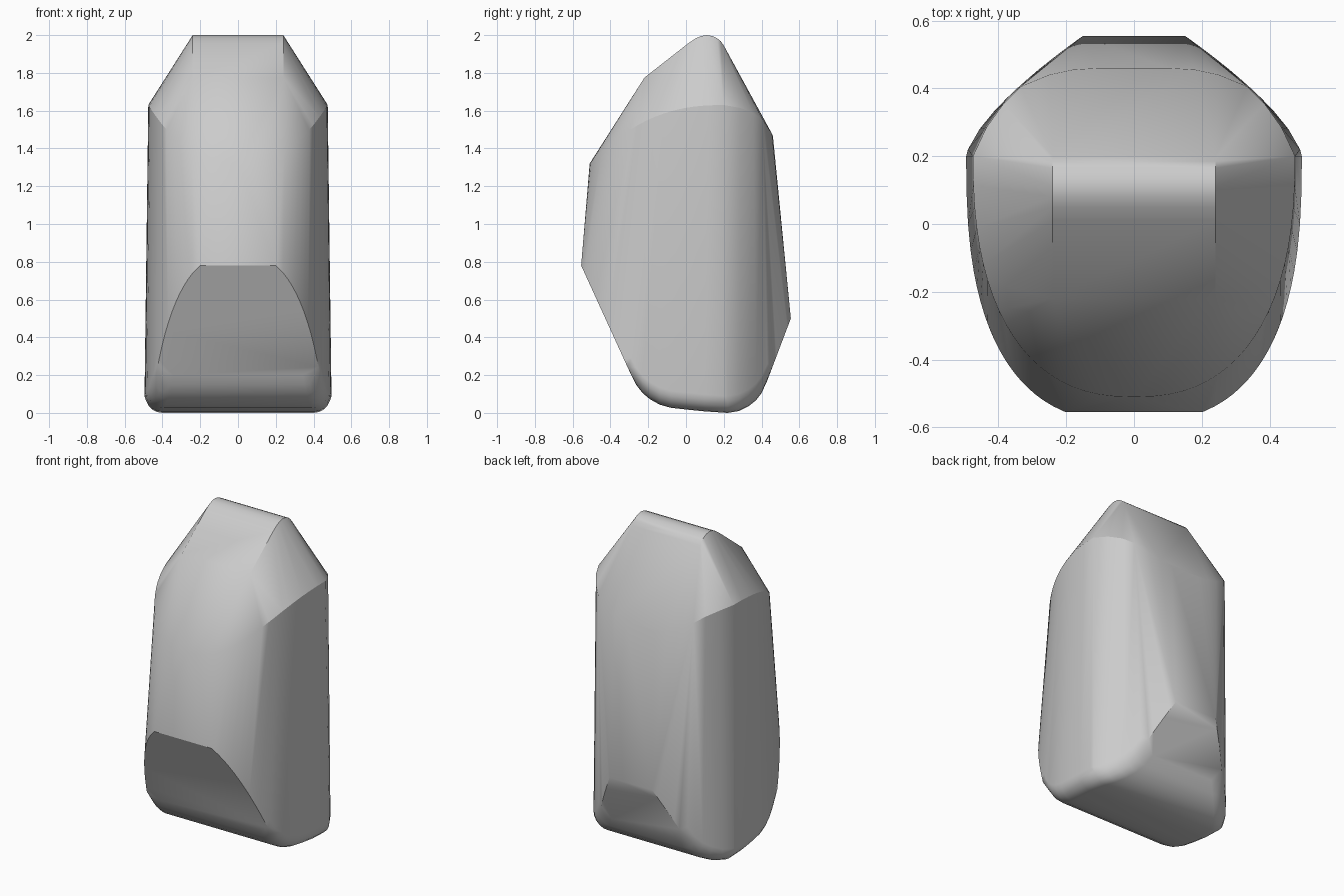
import bpy, bmesh, math

cube = bpy.data.objects.get("Cube")
if cube:
    bpy.data.objects.remove(cube, do_unlink=True)


def half_width(y):
    """Half width of the body at its widest, for a given depth."""
    if y > 0.2:
        return 0.495 - 0.345 * ((y - 0.2) / 0.355) ** 1.45
    s = (0.2 - y) / 0.785
    return 0.495 * (1 - s ** 2.6) ** (1 / 2.6)


points = []

# Rounded ridge on top
for y, z in [(-0.22, 1.775), (0.01, 1.955), (0.05, 1.982), (0.08, 1.995), (0.11, 2.0),
             (0.14, 1.995), (0.165, 1.983), (0.185, 1.967), (0.2, 1.945)]:
    points.append((0.24, y, z))

# Front shoulder curve, a squarish oval sinking towards the front
for i in range(21):
    a = math.radians(90 * i / 20)
    s = math.sin(a) ** (2 / 2.4)
    c = abs(math.cos(a)) ** (2 / 2.4)
    points.append((0.475 * c, 0.2 - 0.71 * s, 1.63 - 0.31 * s ** 2.4))

# Rear shoulder curve
points += [(0.435, 0.285, 1.615), (0.385, 0.355, 1.59), (0.335, 0.405, 1.555),
           (0.25, 0.44, 1.5), (0.18, 0.455, 1.478), (0.1, 0.46, 1.468)]

# Slanted cuts at the lower front and lower back
for i in range(15):
    y = -0.555 + 0.245 * i / 14
    points.append((half_width(y), y, 0.78 - 2.19 * (y + 0.555)))
for i in range(11):
    y = 0.555 - 0.095 * i / 10
    points.append((half_width(y), y, 0.5 - 2.64 * (0.555 - y)))

# Rounded underside with softened side edges
underside = [(-0.29, 0.2), (-0.265, 0.15), (-0.23, 0.105), (-0.19, 0.072),
             (-0.14, 0.044), (-0.08, 0.027), (0, 0.018), (0.1, 0.008), (0.22, 0),
             (0.28, 0.01), (0.33, 0.034), (0.37, 0.066), (0.4, 0.105), (0.43, 0.17)]
for y, z in underside:
    w = half_width(y)
    for i in range(6):
        a = math.radians(90 * i / 5)
        points.append((w - 0.09 * (1 - math.sin(a)), y, z + 0.09 * (1 - math.cos(a))))

# Lower ends of the sharp side ridge
points.append((half_width(0.2), 0.2, 0.09))

# Wrap both mirrored halves in one convex skin
bm = bmesh.new()
for x, y, z in points:
    for side in (-1, 1):
        bm.verts.new((side * x, y, z))
bmesh.ops.remove_doubles(bm, verts=bm.verts[:], dist=0.002)
bmesh.ops.convex_hull(bm, input=bm.verts[:])
bmesh.ops.delete(bm, geom=[v for v in bm.verts if not v.link_faces], context='VERTS')
bmesh.ops.dissolve_limit(bm, angle_limit=math.radians(0.5),
                         verts=bm.verts[:], edges=bm.edges[:])
bmesh.ops.recalc_face_normals(bm, faces=bm.faces[:])
mesh = bpy.data.meshes.new("rock_body")
bm.to_mesh(mesh)
bm.free()

# Plain grey stone
grey = bpy.data.materials.new("stone_grey")
grey.use_nodes = True
colour = (0.6, 0.6, 0.6, 1)
grey.diffuse_color = colour
grey.node_tree.nodes["Principled BSDF"].inputs["Base Color"].default_value = colour
mesh.materials.append(grey)

rock = bpy.data.objects.new("rock_body", mesh)
bpy.context.collection.objects.link(rock)
bpy.ops.object.select_all(action='DESELECT')
rock.select_set(True)
bpy.context.view_layer.objects.active = rock
bpy.ops.object.shade_smooth_by_angle(angle=math.radians(29))
